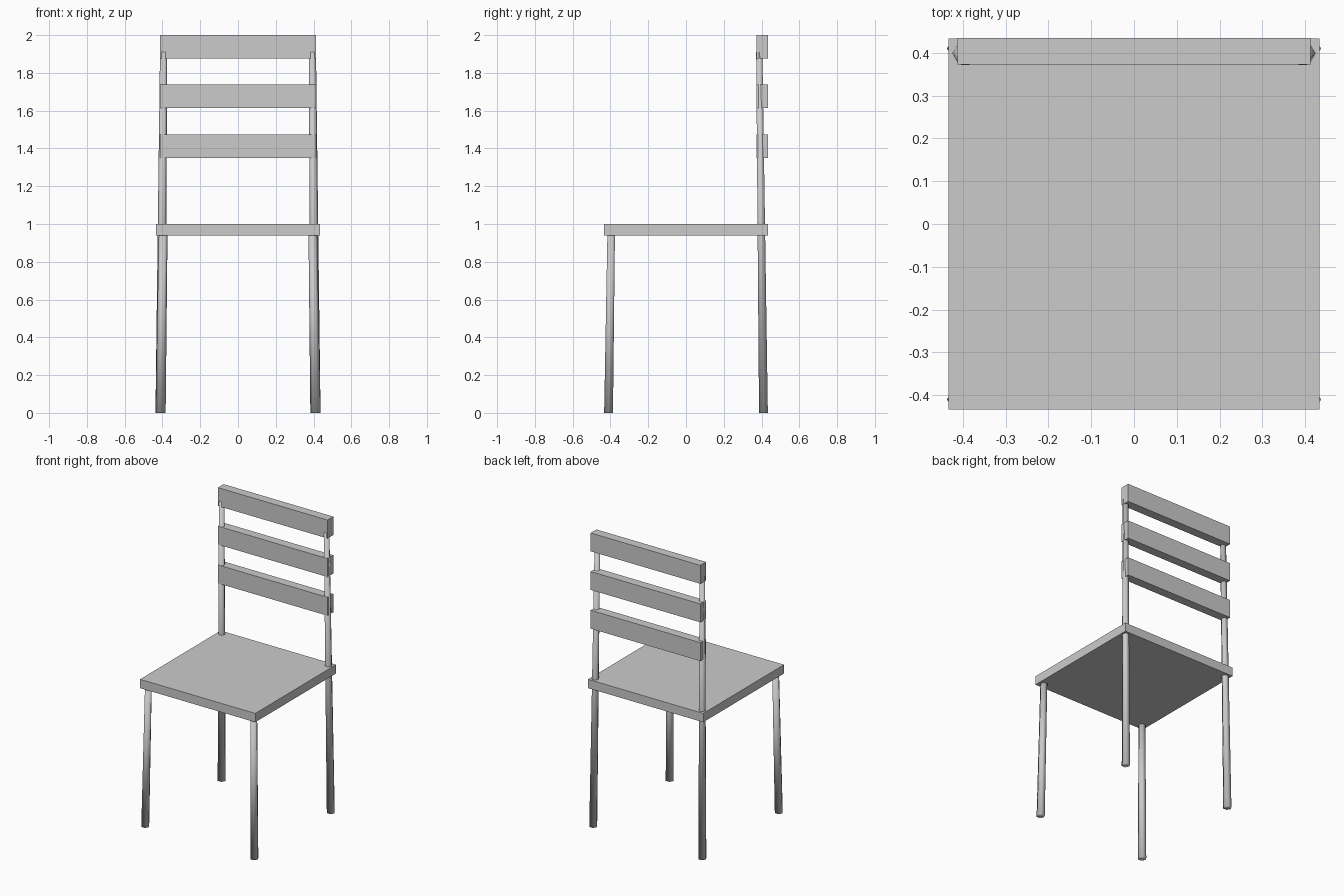
import bpy
import bmesh
from math import cos, sin, pi

if "Cube" in bpy.data.objects:
    bpy.data.objects.remove(bpy.data.objects["Cube"])


def add_object(name, bm, smooth=False):
    bmesh.ops.recalc_face_normals(bm, faces=bm.faces)
    for f in bm.faces:
        f.smooth = smooth
    mesh = bpy.data.meshes.new(name)
    bm.to_mesh(mesh)
    bm.free()
    obj = bpy.data.objects.new(name, mesh)
    bpy.context.collection.objects.link(obj)
    return obj


def box(name, lo, hi):
    bm = bmesh.new()
    bmesh.ops.create_cube(bm, size=1)
    for v in bm.verts:
        v.co = [(a + b) / 2 + c * (b - a) for a, b, c in zip(lo, hi, v.co)]
    return add_object(name, bm)


def leg(name, bottom, top, r_bottom, r_top, sides=6):
    """Tapered, leaning six-sided rod with level ends and corners on the x axis."""
    bm = bmesh.new()
    rings = []
    for (x, y, z), r in ((bottom, r_bottom), (top, r_top)):
        rings.append([bm.verts.new((x + r * cos(2 * pi * i / sides),
                                    y + r * sin(2 * pi * i / sides), z))
                      for i in range(sides)])
    a, b = rings
    for i in range(sides):
        j = (i + 1) % sides
        bm.faces.new((a[i], a[j], b[j], b[i]))
    bm.faces.new(a[::-1])
    bm.faces.new(b)
    return add_object(name, bm, smooth=True)


# Seat
box("seat", (-0.433, -0.433, 0.94), (0.433, 0.433, 1.0))

# Legs: short at the front, running up as back posts at the rear
for side, s in (("left", -1), ("right", 1)):
    leg("front_leg_" + side, (s * 0.41, -0.41, 0), (s * 0.396, -0.396, 0.96), 0.027, 0.023)
    leg("back_leg_" + side, (s * 0.41, 0.41, 0), (s * 0.394, 0.388, 1.91), 0.027, 0.019)

# Back slats
for i, z in enumerate((1.35, 1.613, 1.875)):
    box(f"back_slat_{i + 1}", (-0.412, 0.3725, z), (0.412, 0.434, z + 0.125))
